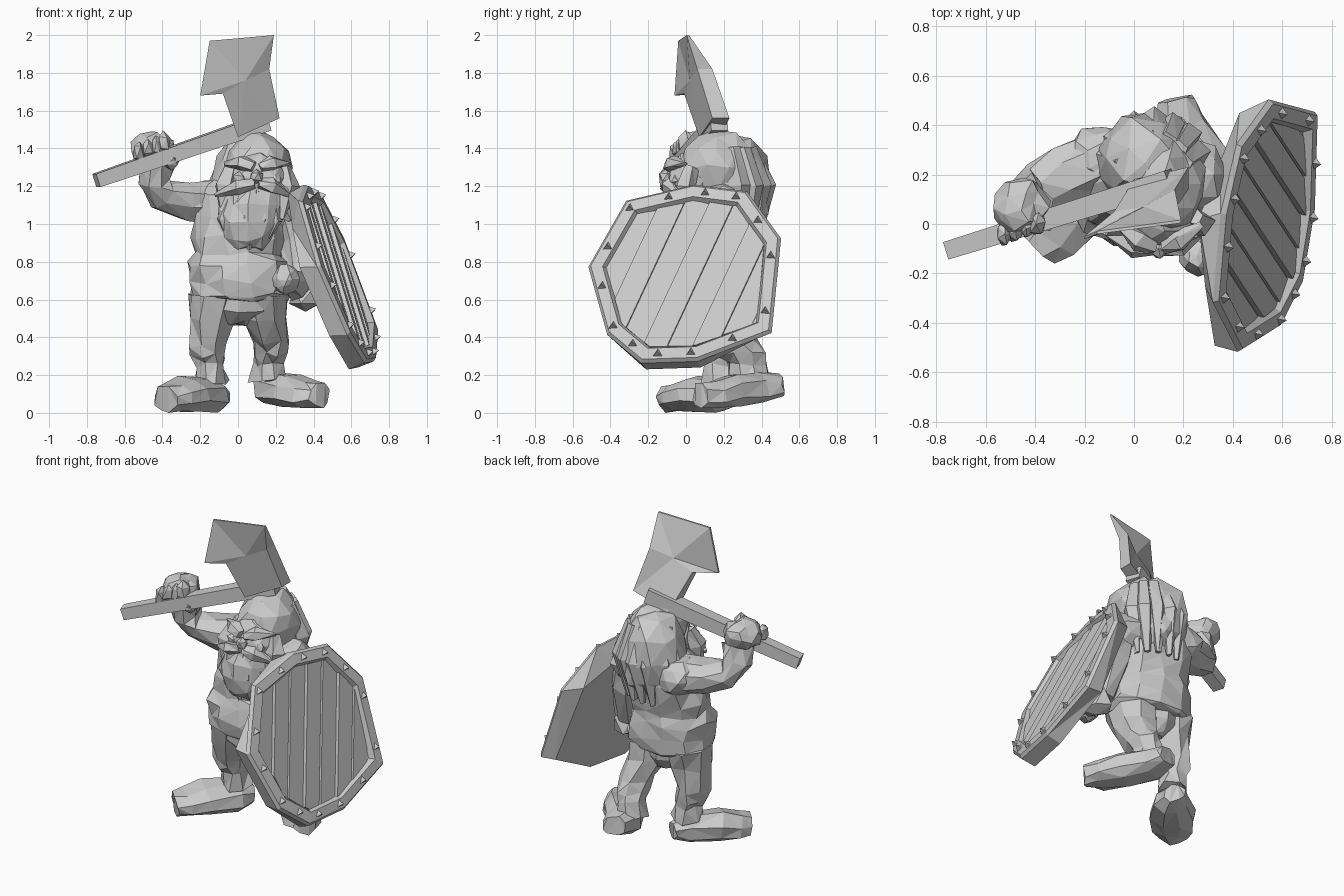
import bpy, bmesh, math, random
from mathutils import Vector, Matrix

random.seed(4)
cube = bpy.data.objects.get("Cube")
if cube:
    bpy.data.objects.remove(cube, do_unlink=True)

GREY = (0.6, 0.6, 0.6, 1.0)
mat = bpy.data.materials.new("stone_grey")
mat.use_nodes = True
mat.diffuse_color = GREY
mat.node_tree.nodes["Principled BSDF"].inputs["Base Color"].default_value = GREY

X, Y, Z = Vector((1, 0, 0)), Vector((0, 1, 0)), Vector((0, 0, 1))


def finish(name, bm, jitter=0.0):
    """Roughen, facet and link one part."""
    for v in bm.verts:
        v.co += Vector([random.uniform(-jitter, jitter) for _ in range(3)])
        v.co.z = max(v.co.z, 0.0)
    bmesh.ops.triangulate(bm, faces=bm.faces[:])
    bmesh.ops.recalc_face_normals(bm, faces=bm.faces[:])
    mesh = bpy.data.meshes.new(name)
    bm.to_mesh(mesh)
    bm.free()
    mesh.materials.append(mat)
    ob = bpy.data.objects.new(name, mesh)
    bpy.context.scene.collection.objects.link(ob)
    return ob


def skin(bm, rings):
    """Bridge successive vertex rings."""
    n = len(rings[0])
    for a, b in zip(rings, rings[1:]):
        for i in range(n):
            j = (i + 1) % n
            bm.faces.new((a[i], a[j], b[j], b[i]))


def loft(name, sections, n=10, ref=X, flat=False, jitter=0.014):
    """Closed tube through sections of (x, y, z, radius_a, radius_b)."""
    bm = bmesh.new()
    pts = [Vector(s[:3]) for s in sections]
    rings = []
    for k, s in enumerate(sections):
        d = Z if flat else (pts[min(k + 1, len(pts) - 1)] - pts[max(k - 1, 0)]).normalized()
        a = (ref - d * d.dot(ref)).normalized()
        b = d.cross(a)
        ang = [2 * math.pi * (i + 0.5) / n for i in range(n)]
        rings.append([bm.verts.new(pts[k] + a * (s[3] * math.cos(t)) + b * (s[4] * math.sin(t)))
                      for t in ang])
    skin(bm, rings)
    bm.faces.new(rings[0])
    bm.faces.new(rings[-1])
    return finish(name, bm, jitter)


def blob(name, pos, size, sub=2, jitter=0.012):
    bm = bmesh.new()
    bmesh.ops.create_icosphere(bm, subdivisions=sub, radius=1.0,
                               matrix=Matrix.Translation(pos) @ Matrix.Diagonal((*size, 1)))
    return finish(name, bm, jitter)


def lock(name, a, b, c, r):
    """Tapered tuft of hair through three points."""
    return loft(name, [(*a, r * 0.6, r * 0.6), (*b, r, r * 0.8), (*c, r * 0.25, r * 0.25)],
                n=5, ref=Vector((0.6, 0.7, 0.3)), jitter=0.006)


# Torso with a rumpled hem
loft("tunic", [(.01, .14, .6, .25, .2), (.01, .13, .625, .275, .22), (.005, .13, .7, .27, .215),
               (-.005, .13, .79, .27, .22), (0, .14, .85, .245, .2), (.005, .15, .93, .25, .21),
               (.02, .18, 1.05, .25, .22), (.02, .21, 1.16, .24, .2), (.06, .22, 1.25, .15, .14)],
     n=12, flat=True, jitter=.018)
loft("trouser_seat", [(.0, .15, .47, .05, .1), (.005, .14, .54, .2, .16), (.005, .14, .62, .25, .19)],
     n=10, flat=True)

# Legs and boots
loft("right_trouser", [(-.13, .14, .62, .14, .18), (-.14, .15, .5, .13, .15), (-.165, .16, .36, .1, .12),
                       (-.155, .17, .3, .1, .11), (-.14, .18, .25, .075, .085), (-.14, .18, .16, .09, .1)],
     n=8, flat=True)
loft("left_trouser", [(.14, .13, .62, .13, .17), (.145, .17, .5, .13, .15), (.18, .25, .37, .1, .13),
                      (.18, .29, .31, .09, .13), (.165, .32, .26, .08, .1), (.16, .34, .17, .105, .12)],
     n=8, flat=True)
loft("right_boot", [(-.09, .27, .09, .06, .07), (-.14, .19, .1, .1, .11), (-.26, .05, .095, .095, .14),
                    (-.34, -.05, .075, .08, .125), (-.385, -.1, .07, .07, .085)], n=8, ref=Z)
loft("left_boot", [(.165, .5, .14, .06, .085), (.19, .39, .13, .09, .12), (.285, .24, .115, .085, .13),
                   (.38, .14, .09, .07, .115), (.43, .075, .09, .065, .075)], n=8, ref=Z)

# Raised right arm and gripping hand
blob("right_shoulder", (-.13, .26, 1.12), (.14, .14, .12))
loft("right_arm", [(-.14, .24, 1.12, .14, .12), (-.28, .19, 1.12, .13, .105), (-.4, .14, 1.15, .1, .09),
                   (-.445, .11, 1.23, .1, .085), (-.42, .08, 1.33, .09, .09)], n=8, ref=Y, jitter=.016)
blob("right_hand", (-.46, .07, 1.395), (.12, .12, .095), jitter=.016)
for i in range(4):
    blob(f"right_finger_{i + 1}", (-.525 + .045 * i, -.035 + .012 * i, 1.38 + .017 * i),
         (.032, .055, .06), 1, .008)
blob("right_thumb", (-.36, .02, 1.33), (.055, .06, .045), 1, .008)

# Left arm behind the shield
blob("left_shoulder", (.24, .19, 1.09), (.14, .15, .13))
loft("left_arm", [(.26, .18, 1.08, .1, .11), (.3, .17, .9, .1, .1), (.34, .1, .7, .09, .09),
                  (.31, -.02, .68, .08, .08), (.26, -.11, .71, .06, .06)], n=8)
blob("left_hand", (.255, -.13, .71), (.07, .08, .08), 2, .01)
blob("left_elbow", (.36, .08, .62), (.09, .12, .09), 1)

# Head, hair and face
blob("head", (.1, .05, 1.24), (.16, .155, .15))
blob("crown", (.11, .17, 1.3), (.175, .21, .2), jitter=.016)
blob("mane", (.06, .25, 1.2), (.215, .205, .28), jitter=.02)
for i in range(7):
    t = math.pi * (i + 0.5) / 7
    c, s = math.cos(t), math.sin(t)
    lock(f"mane_lock_{i + 1}", (.08 + .12 * c, .22 + .12 * s, 1.4),
         (.07 + .18 * c, .24 + .17 * s, 1.2), (.05 + .16 * c, .25 + .13 * s, .93), .07)
blob("nose", (.1, -.1, 1.25), (.04, .045, .04), 1, .004)
for side, word in ((-1, "right"), (1, "left")):
    lock(f"{word}_brow", (.1 + .02 * side, -.09, 1.30), (.1 + .08 * side, -.07, 1.325),
         (.1 + .17 * side, .0, 1.32), .045)
    lock(f"{word}_moustache", (.1 + .01 * side, -.1, 1.215), (.09 + .09 * side, -.09, 1.2),
         (.08 + .2 * side, -.03, 1.15), .05)
    lock(f"{word}_sideburn", (.1 + .14 * side, .03, 1.3), (.1 + .17 * side, .0, 1.2),
         (.08 + .15 * side, -.02, 1.02), .06)
    blob(f"{word}_cheek", (.1 + .09 * side, -.06, 1.24), (.045, .035, .035), 1, .005)

# Beard with hanging locks
loft("beard", [(.08, .0, 1.2, .15, .09), (.06, -.01, 1.1, .165, .1), (.055, -.02, 1.0, .155, .095),
               (.055, -.03, .92, .12, .075), (.055, -.03, .87, .075, .045)], n=10, flat=True)
for i in range(5):
    u = (i - 2) / 2
    lock(f"beard_lock_{i + 1}", (.08 + .1 * u, -.06 + .03 * u * u, 1.18),
         (.06 + .13 * u, -.08 + .05 * u * u, 1.02),
         (.055 + .1 * u, -.07 + .04 * u * u, .865 + .06 * abs(u)), .045)

# Axe: square shaft and a wedge head whose edge leans forward
loft("axe_shaft", [(-.75, -.105, 1.23, .052, .052), (.15, .175, 1.54, .066, .066)], n=4, ref=Z, jitter=0)
outline = [(-.15, -.035, 1.97, .006), (.19, .01, 2.0, .006), (.165, .1, 1.82, .04), (.22, .185, 1.56, .045),
           (0, .125, 1.46, .055), (-.08, .02, 1.69, .03), (-.2, -.055, 1.68, .006)]
bm = bmesh.new()
sides = [[bm.verts.new((x, y + s * h, z)) for x, y, z, h in outline] for s in (-1, 1)]
skin(bm, sides)
for ring, s in zip(sides, (-1, 1)):
    hub = bm.verts.new((.04, .045 + s * .025, 1.76))
    for i in range(len(ring)):
        bm.faces.new((ring[i], ring[(i + 1) % len(ring)], hub))
finish("axe_head", bm)

# Shield: irregular nine-sided board in a leaning plane, with a blunter back
NORMAL = Vector((1, -.18, .39)).normalized()
RIM = [(-.52, .78), (-.32, 1.13), (.04, 1.215), (.32, 1.18), (.5, .93),
       (.45, .43), (.06, .28), (-.24, .27), (-.42, .42)]
BACK = [(-.51, .81), (-.27, 1.02), (0, 1.215), (.23, 1.1), (.43, .99),
        (.43, .47), (.06, .28), (-.23, .27), (-.42, .45)]
MID = (.01, .74)


def on_shield(y, z, lift=0.0):
    return Vector((.835 + .18 * y - .39 * z, y, z)) + NORMAL * lift


def shield_ring(bm, scale, lift, shape=RIM):
    return [bm.verts.new(on_shield(MID[0] + (y - MID[0]) * scale, MID[1] + (z - MID[1]) * scale, lift))
            for y, z in shape]


bm = bmesh.new()
rings = [shield_ring(bm, 1, -.11, BACK)]
rings += [shield_ring(bm, s, h) for s, h in ((1, -.02), (.97, 0), (.85, .005), (.81, -.03))]
skin(bm, rings)
bm.faces.new(rings[0])
bm.faces.new(rings[-1])
finish("shield_rim", bm)

# Planks: strips of the inner board at uneven depths
grain = (on_shield(.42, .9) - on_shield(0, 0)).normalized()
across = NORMAL.cross(grain)
for i in range(7):
    bm = bmesh.new()
    bm.faces.new(shield_ring(bm, .82, -.035))
    for edge, sign in ((i - 3.5, -1), (i - 2.5, 1)):
        cut = on_shield(*MID) + across * (edge * .125 - sign * .003)
        bmesh.ops.bisect_plane(bm, geom=bm.verts[:] + bm.edges[:] + bm.faces[:], plane_co=cut,
                               plane_no=across * sign, clear_outer=True)
    new = bmesh.ops.extrude_face_region(bm, geom=bm.faces[:])["geom"]
    for v in (g for g in new if isinstance(g, bmesh.types.BMVert)):
        tilt = (v.co - on_shield(*MID)).dot(across) - (i - 3) * .125
        v.co += NORMAL * (.016 + .006 * (i % 2) + tilt * .12)
    finish(f"shield_plank_{i + 1}", bm)

# Pyramid studs spaced along the rim
for i in range(14):
    f = (i + .5) * len(RIM) / 14
    (y0, z0), (y1, z1) = RIM[int(f)], RIM[(int(f) + 1) % len(RIM)]
    k = f - int(f)
    y = MID[0] + (y0 + (y1 - y0) * k - MID[0]) * .91
    z = MID[1] + (z0 + (z1 - z0) * k - MID[1]) * .91
    bm = bmesh.new()
    bmesh.ops.create_cone(bm, cap_ends=True, segments=3, radius1=.03, radius2=0, depth=.035,
                          matrix=Matrix.Translation(on_shield(y, z, .016))
                          @ NORMAL.to_track_quat('Z', 'Y').to_matrix().to_4x4())
    finish(f"shield_stud_{i + 1}", bm)
